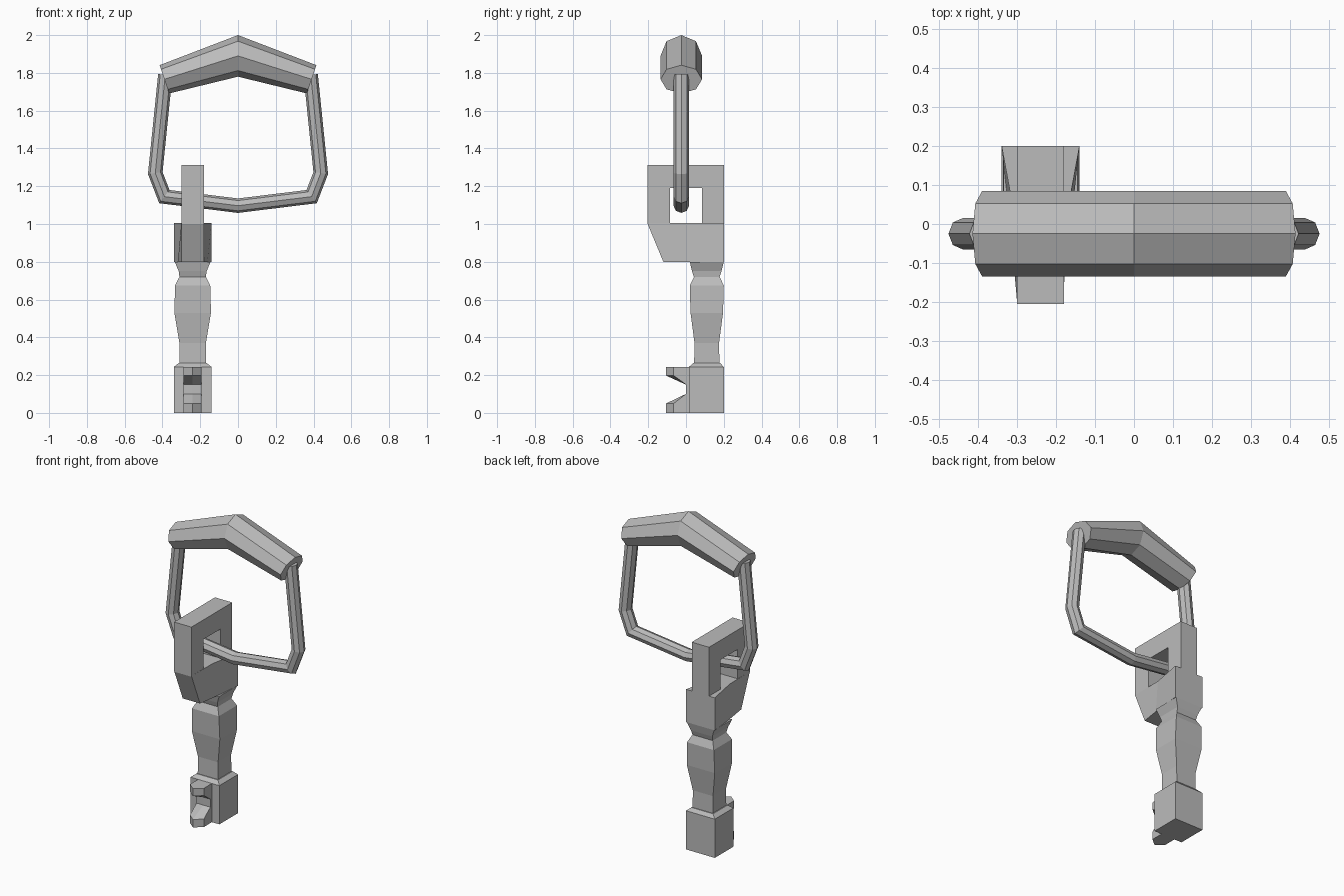
import bpy, bmesh, math
from mathutils import Vector

if "Cube" in bpy.data.objects:
    bpy.data.objects.remove(bpy.data.objects["Cube"])

grey = bpy.data.materials.new("plain grey")
grey.diffuse_color = (0.5, 0.5, 0.5, 1)
grey.use_nodes = True
grey.node_tree.nodes["Principled BSDF"].inputs["Base Color"].default_value = grey.diffuse_color
CX = -0.24      # centre of the shaft in x
CY = -0.025     # plane of the handle loop


def loft(name, rings, caps=True):
    """Skin a list of equal-length point rings."""
    bm = bmesh.new()
    vs = [[bm.verts.new(p) for p in r] for r in rings]
    n = len(vs[0])
    for a, b in zip(vs, vs[1:]):
        for i in range(n):
            j = (i + 1) % n
            bm.faces.new((a[i], a[j], b[j], b[i]))
    if caps:
        bm.faces.new(vs[0])
        bm.faces.new(vs[-1])
    bmesh.ops.recalc_face_normals(bm, faces=bm.faces)
    me = bpy.data.meshes.new(name)
    bm.to_mesh(me)
    bm.free()
    me.materials.append(grey)
    ob = bpy.data.objects.new(name, me)
    bpy.context.collection.objects.link(ob)
    return ob


def octagon(x, z, ry, r, axis):
    """Octagon in the plane of y and a direction lying in xz."""
    out = []
    for k in range(8):
        a = k * math.pi / 4
        c, s = math.cos(a), math.sin(a)
        out.append((x + axis[0] * r * s, CY + ry * c, z + axis[1] * r * s))
    return out


def rect(z, hx, hy, cy=0.11):
    return [(CX + sx * hx, cy + sy * hy, z)
            for sx, sy in ((-1, -1), (1, -1), (1, 1), (-1, 1))]


# bent grip, thinner towards both ends
loft("grip", [octagon(-0.39, 1.766, 0.11, 0.079, (-0.316, 0.949)),
              octagon(0, 1.89, 0.11, 0.11, (0, 1)),
              octagon(0.39, 1.766, 0.11, 0.079, (0.316, 0.949))])

# thin wire loop hanging from the grip, mitred at the corners
half = [(0.385, 1.79), (0.438, 1.27), (0.39, 1.145)]
path = [Vector(p) for p in
        half + [(0, 1.097)] + [(-x, z) for x, z in reversed(half)]]
rings = []
for i, p in enumerate(path):
    d0 = (p - path[max(i - 1, 0)]).normalized()
    d1 = (path[min(i + 1, len(path) - 1)] - p).normalized()
    t = (d0 + d1).normalized()
    miter = 1 / max(0.6, t.dot(d1 if d1.length else d0))
    rings.append(octagon(p.x, p.y, 0.041, 0.038 * miter, (-t.y, t.x)))
loft("wire_loop", rings)

# square eye around the wire
eye = [(-0.205, 1.0), (-0.205, 1.312), (0.2, 1.312), (0.2, 1.0),
       (0.085, 1.0), (0.085, 1.19), (-0.085, 1.19), (-0.085, 1.0)]
loft("eye", [[(x, y, z) for y, z in eye] for x in (CX - 0.06, CX + 0.06)])


# shoulder block under the eye, narrower to the front
def shoulder(z, front, mid):
    plan = [(-0.1, 0.2), (-mid, 0), (-0.06, front),
            (0.06, front), (mid, 0), (0.1, 0.2)]
    return [(CX + x, y, z) for x, y in plan]


loft("shoulder", [shoulder(0.8, -0.12, 0.078), shoulder(1.005, -0.205, 0.063)])

# turned square shaft
loft("shaft", [rect(*s) for s in (
    (0.255, 0.07, 0.067), (0.37, 0.07, 0.065), (0.53, 0.097, 0.086),
    (0.675, 0.093, 0.09), (0.72, 0.07, 0.068), (0.75, 0.074, 0.078),
    (0.80, 0.095, 0.09))])

# foot block with bevelled top
loft("foot", [rect(0, 0.1, 0.0925, 0.1075), rect(0.243, 0.1, 0.0925, 0.1075),
              rect(0.263, 0.075, 0.072)])

# notched claw on the front of the foot, with pointed teeth
rings = []
for z, side, tip in ((0, -0.065, -0.105), (0.05, -0.065, -0.105),
                     (0.1, 0.0, -0.001), (0.15, 0.0, -0.001),
                     (0.197, -0.065, -0.105), (0.243, -0.065, -0.105)):
    plan = [(-0.048, 0.03), (-0.048, side), (0, tip),
            (0.048, side), (0.048, 0.03)]
    rings.append([(CX + x, y, z) for x, y in plan])
loft("claw", rings)
